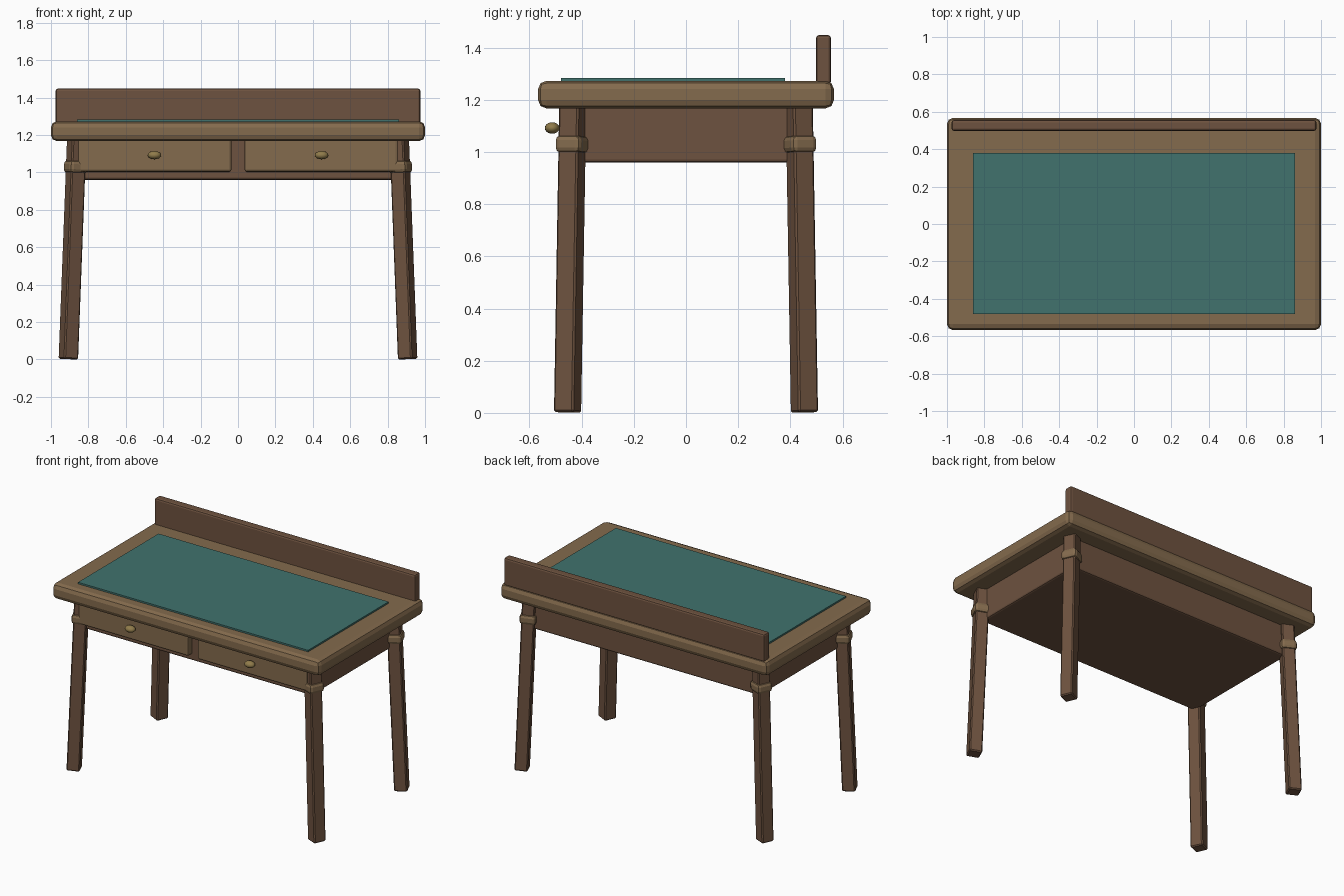
import bpy
import bmesh
from mathutils import Vector

if "Cube" in bpy.data.objects:
    bpy.data.objects.remove(bpy.data.objects["Cube"], do_unlink=True)


def material(name, rgb):
    mat = bpy.data.materials.new(name)
    mat.use_nodes = True
    color = (*rgb, 1)
    mat.diffuse_color = color
    node = mat.node_tree.nodes["Principled BSDF"]
    node.inputs["Base Color"].default_value = color
    node.inputs["Roughness"].default_value = 0.7
    return mat


LIGHT = material("light_wood", (0.23, 0.147, 0.075))
DARK = material("dark_wood", (0.155, 0.085, 0.05))
FELT = material("green_felt", (0.052, 0.17, 0.155))
BRASS = material("brass", (0.28, 0.2, 0.07))


def add_object(name, bm, mat):
    mesh = bpy.data.meshes.new(name)
    bm.to_mesh(mesh)
    bm.free()
    mesh.materials.append(mat)
    obj = bpy.data.objects.new(name, mesh)
    bpy.context.collection.objects.link(obj)
    return obj


def box(name, low, high, mat, bevel=0.0, segments=2):
    """Box between two corners, with softly rounded edges."""
    low, high = Vector(low), Vector(high)
    bm = bmesh.new()
    bmesh.ops.create_cube(bm, size=1)
    bmesh.ops.scale(bm, vec=high - low, verts=bm.verts)
    if bevel:
        bmesh.ops.bevel(bm, geom=bm.edges[:], offset=bevel, segments=segments,
                        profile=0.5, affect='EDGES')
    obj = add_object(name, bm, mat)
    obj.location = (low + high) / 2
    return obj


def post(name, start, end, width, mat, bevel, segments):
    """Square bar running from one point to another."""
    axis = end - start
    half = Vector((width / 2, width / 2, axis.length / 2))
    obj = box(name, -half, half, mat, bevel, segments)
    obj.location = (start + end) / 2
    obj.rotation_euler = axis.to_track_quat('Z', 'Y').to_euler()
    return obj


# Table top, writing mat and back rail
box("table_top", (-1, -0.567, 1.167), (1, 0.567, 1.273), LIGHT, 0.032)
box("writing_mat", (-0.86, -0.48, 1.265), (0.86, 0.38, 1.284), FELT)
box("back_rail", (-0.975, 0.498, 1.26), (0.975, 0.556, 1.448), DARK, 0.012)

# Case under the top
box("case", (-0.86, -0.44, 0.96), (0.86, 0.44, 1.185), DARK, 0.012)

# Drawers with oval knobs
for side, sx in (("left", 1), ("right", -1)):
    inner, outer = sorted((sx * 0.035, sx * 0.855))
    box(side + "_drawer", (inner, -0.483, 1.003), (outer, -0.42, 1.18), LIGHT, 0.012)
    bm = bmesh.new()
    bmesh.ops.create_uvsphere(bm, u_segments=16, v_segments=10, radius=1)
    bmesh.ops.scale(bm, vec=(0.036, 0.028, 0.022), verts=bm.verts)
    for face in bm.faces:
        face.smooth = True
    knob = add_object(side + "_knob", bm, BRASS)
    knob.location = (sx * 0.447, -0.513, 1.092)

# Splayed legs, each with a rounded collar
for side, sx in (("left", 1), ("right", -1)):
    for end, sy in (("front", -1), ("back", 1)):
        foot = Vector((sx * 0.907, sy * 0.454, 0.002))
        head = Vector((sx * 0.862, sy * 0.434, 1.185))
        label = end + "_" + side
        post(label + "_leg", foot, head, 0.083, DARK, 0.007, 1)
        post(label + "_collar", foot.lerp(head, 0.84), foot.lerp(head, 0.897),
             0.106, LIGHT, 0.02, 2)
